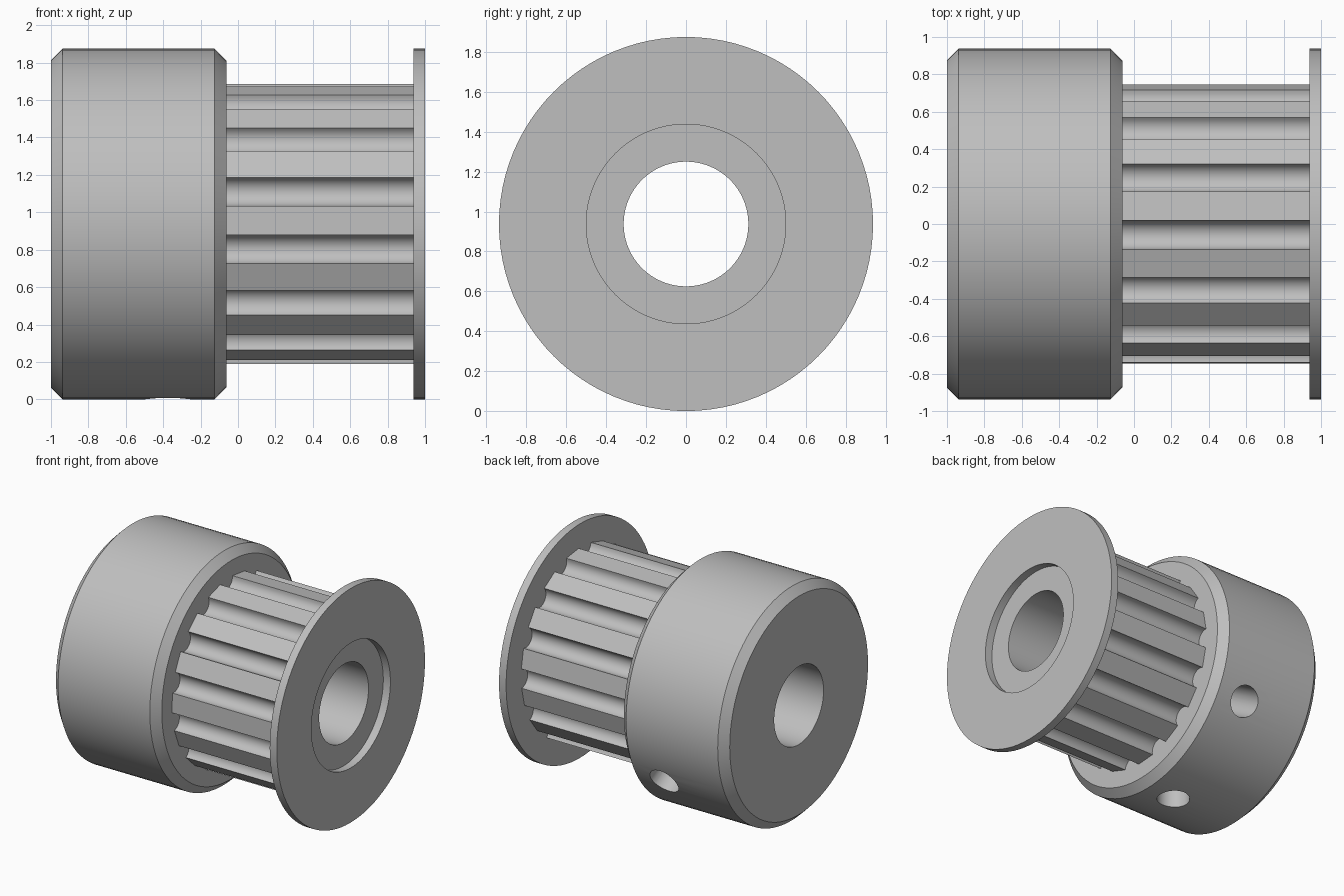
import bpy
import bmesh
from math import cos, sin, pi, radians
from mathutils import Vector, Matrix

cube = bpy.data.objects.get("Cube")
if cube:
    bpy.data.objects.remove(cube, do_unlink=True)

R = 0.9375           # hub and flange radius, also the axis height
BORE = 0.3125
HUB_END = -0.0625    # where the hub meets the teeth
TEETH_END = 0.9375
SEGMENTS = 96

metal = bpy.data.materials.new("grey metal")
metal.use_nodes = True
GREY = (0.52, 0.52, 0.52, 1)
metal.diffuse_color = GREY
shader = next(n for n in metal.node_tree.nodes if n.type == 'BSDF_PRINCIPLED')
shader.inputs["Base Color"].default_value = GREY


def finish(bm, name):
    bmesh.ops.recalc_face_normals(bm, faces=bm.faces[:])
    mesh = bpy.data.meshes.new(name)
    bm.to_mesh(mesh)
    bm.free()
    mesh.materials.append(metal)
    obj = bpy.data.objects.new(name, mesh)
    bpy.context.collection.objects.link(obj)
    return obj


def activate(obj):
    bpy.ops.object.select_all(action='DESELECT')
    obj.select_set(True)
    bpy.context.view_layer.objects.active = obj


def polar(x, r, angle):
    """Point around the shaft; the angle runs from +y towards +z."""
    return Vector((x, r * cos(angle), R + r * sin(angle)))


def lathe(name, profile):
    """Revolve a closed (x, radius) profile around the shaft."""
    bm = bmesh.new()
    rings = [[bm.verts.new(polar(x, r, 2 * pi * i / SEGMENTS)) for i in range(SEGMENTS)]
             for x, r in profile]
    for k, ring in enumerate(rings):
        nxt = rings[(k + 1) % len(rings)]
        for i in range(SEGMENTS):
            j = (i + 1) % SEGMENTS
            bm.faces.new((ring[i], ring[j], nxt[j], nxt[i]))
    return finish(bm, name)


def rod(name, start, end, radius, segments):
    bm = bmesh.new()
    axis = end - start
    turn = axis.to_track_quat('Z', 'Y').to_matrix().to_4x4()
    bmesh.ops.create_cone(bm, cap_ends=True, segments=segments, radius1=radius,
                          radius2=radius, depth=axis.length,
                          matrix=Matrix.Translation((start + end) / 2) @ turn)
    return finish(bm, name)


def cut(obj, cutter):
    cutter.hide_render = True
    mod = obj.modifiers.new("cut", 'BOOLEAN')
    mod.operation = 'DIFFERENCE'
    mod.solver = 'EXACT'
    mod.object = cutter
    activate(obj)
    bpy.ops.object.modifier_apply(modifier=mod.name)
    bpy.data.objects.remove(cutter, do_unlink=True)


def smooth(obj):
    activate(obj)
    bpy.ops.object.shade_smooth_by_angle(angle=radians(30))


# Hub: chamfered collar with two radial screw holes running into the bore
c = 0.0625
hub = lathe("hub", [(-1, BORE), (-1, R - c), (-1 + c, R), (HUB_END - c, R),
                    (HUB_END, R - c), (HUB_END, BORE)])
for degrees in (-30, -90):
    a = radians(degrees)
    cut(hub, rod("screw_hole", polar(-0.375, 0.1, a), polar(-0.375, 1.2, a), 0.12, 32))

# Toothed core: flat teeth separated by round grooves
TEETH, TOOTH_R, ARC = 15, 0.7475, 12
half = radians(6)
groove_r = TOOTH_R * sin(half)
outline = []
for t in range(TEETH):
    mid = radians(94.5) + 2 * pi * t / TEETH
    for s in range(ARC + 1):
        a = pi * s / ARC
        out = TOOTH_R * cos(half) - groove_r * sin(a)
        side = -groove_r * cos(a)
        outline.append((out * cos(mid) - side * sin(mid),
                        R + out * sin(mid) + side * cos(mid)))
bm = bmesh.new()
face = bm.faces.new([bm.verts.new((HUB_END, y, z)) for y, z in outline])
extruded = bmesh.ops.extrude_face_region(bm, geom=[face], use_keep_orig=True)
bmesh.ops.translate(bm, vec=(TEETH_END - HUB_END, 0, 0),
                    verts=[v for v in extruded["geom"] if isinstance(v, bmesh.types.BMVert)])
core = finish(bm, "toothed_core")
cut(core, rod("bore", Vector((-1.2, 0, R)), Vector((1.2, 0, R)), BORE, SEGMENTS))

# Flange: thin ring leaving a shallow recess around the bore
flange = lathe("flange", [(TEETH_END, 0.5), (TEETH_END, R), (1, R), (1, 0.5)])

for part in (hub, core, flange):
    smooth(part)
